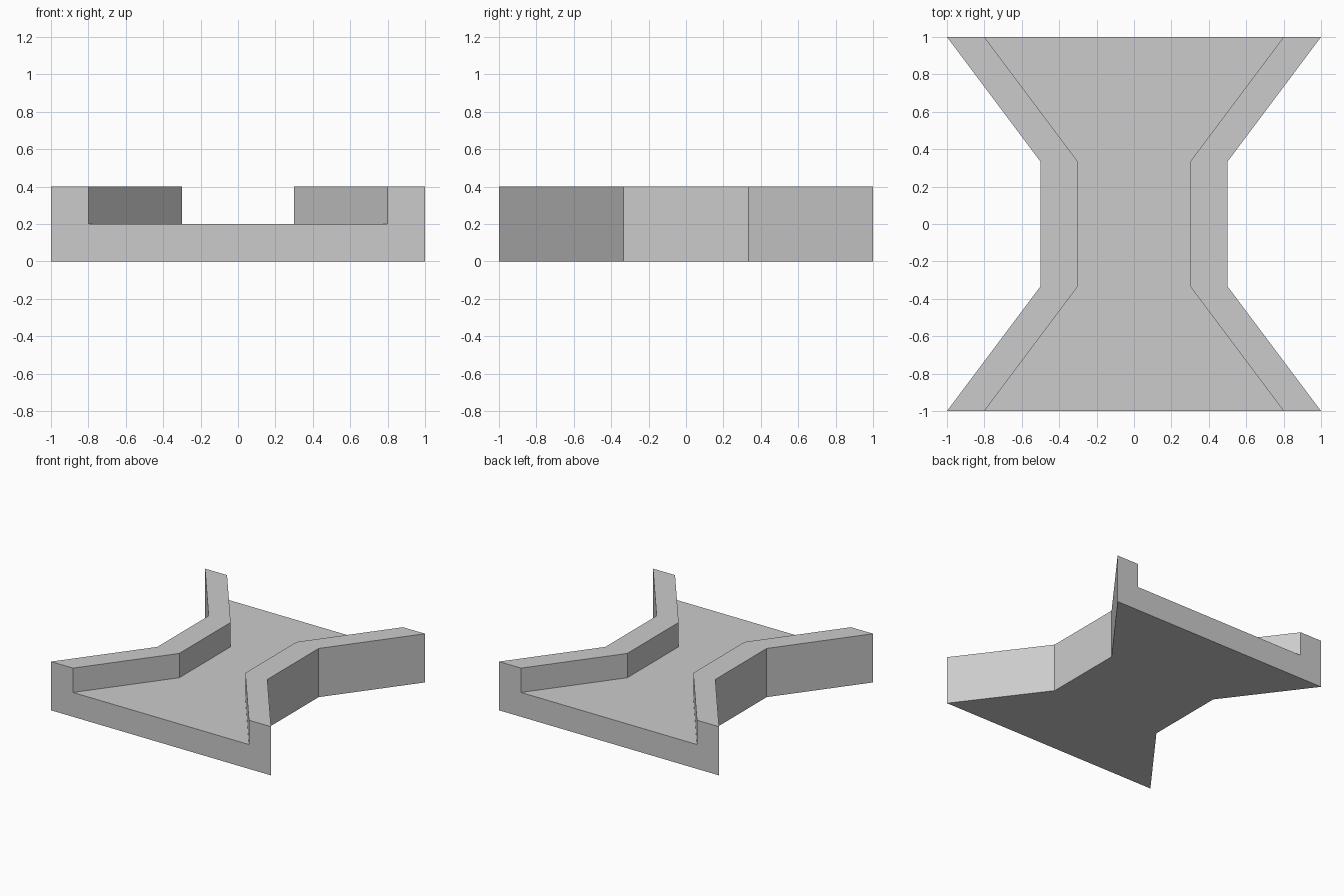
import bpy
import bmesh

cube = bpy.data.objects.get("Cube")
if cube:
    bpy.data.objects.remove(cube, do_unlink=True)

DECK, TOP, WALL = 0.2, 0.4, 0.2
# Stations along the length: y position and outer half width
STATIONS = [(-1, 1), (-1 / 3, 0.5), (1 / 3, 0.5), (1, 1)]


def make_material(name, colour):
    mat = bpy.data.materials.new(name)
    mat.use_nodes = True
    mat.diffuse_color = colour
    for node in mat.node_tree.nodes:
        if node.type == "BSDF_PRINCIPLED":
            node.inputs["Base Color"].default_value = colour
    return mat


def channel_section(half):
    """U-shaped section: deck with a raised wall on each side."""
    inner = half - WALL
    right = [(half, 0), (half, TOP), (inner, TOP), (inner, DECK)]
    return right + [(-x, z) for x, z in reversed(right)]


# Walled deck: U section lofted through the narrow waist
bm = bmesh.new()
rings = [[bm.verts.new((x, y, z)) for x, z in channel_section(half)]
         for y, half in STATIONS]
for a, b in zip(rings, rings[1:]):
    for i in range(len(a)):
        j = (i + 1) % len(a)
        bm.faces.new((a[i], a[j], b[j], b[i]))

# End caps
bm.faces.new(rings[0])
bm.faces.new(rings[-1])
bmesh.ops.recalc_face_normals(bm, faces=bm.faces)

mesh = bpy.data.meshes.new("walled_deck")
bm.to_mesh(mesh)
bm.free()
mesh.materials.append(make_material("light_grey", (0.6, 0.6, 0.6, 1)))
walled_deck = bpy.data.objects.new("walled_deck", mesh)
bpy.context.collection.objects.link(walled_deck)
